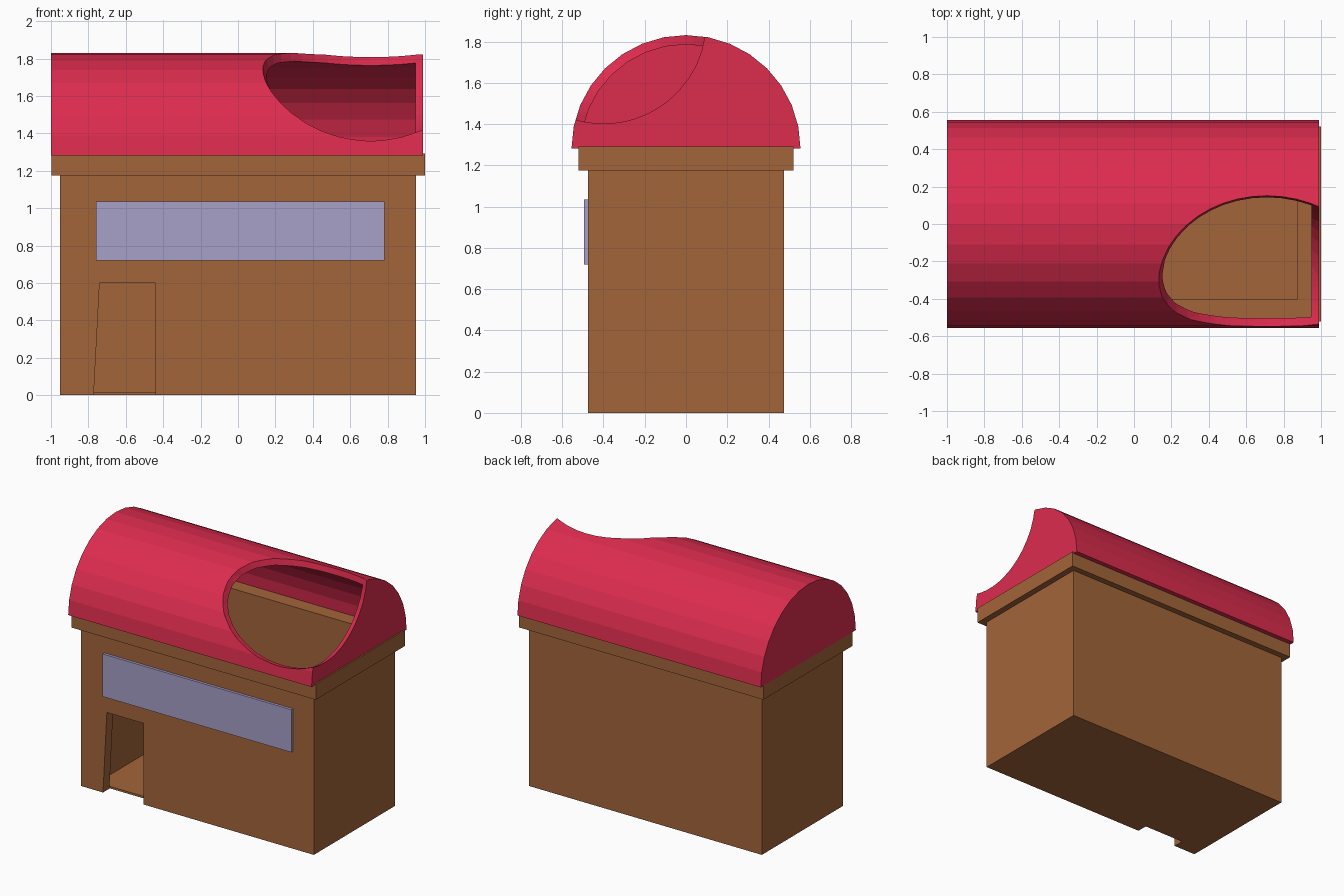
import bpy, bmesh, math
from mathutils import Matrix

if "Cube" in bpy.data.objects:
    bpy.data.objects.remove(bpy.data.objects["Cube"])


def material(name, rgb):
    m = bpy.data.materials.new(name)
    m.diffuse_color = (*rgb, 1)
    m.use_nodes = True
    m.node_tree.nodes["Principled BSDF"].inputs["Base Color"].default_value = m.diffuse_color
    return m


WOOD = material("wood", (0.37, 0.13, 0.042))
RED = material("red", (0.72, 0.025, 0.076))
LILAC = material("lilac", (0.39, 0.35, 0.58))


def finish(name, bm, mat=None):
    bmesh.ops.recalc_face_normals(bm, faces=bm.faces)
    me = bpy.data.meshes.new(name)
    bm.to_mesh(me)
    bm.free()
    ob = bpy.data.objects.new(name, me)
    bpy.context.collection.objects.link(ob)
    if mat:
        me.materials.append(mat)
    return ob


def box(name, lo, hi, mat=None):
    bm = bmesh.new()
    bmesh.ops.create_cube(bm, size=1)
    for v in bm.verts:
        v.co = [l + (c + 0.5) * (h - l) for c, l, h in zip(v.co, lo, hi)]
    return finish(name, bm, mat)


def prism(name, points, shift, mat=None):
    bm = bmesh.new()
    face = bm.faces.new([bm.verts.new(p) for p in points])
    new = bmesh.ops.extrude_face_region(bm, geom=[face])["geom"]
    verts = [g for g in new if isinstance(g, bmesh.types.BMVert)]
    bmesh.ops.translate(bm, vec=shift, verts=verts)
    bm.faces.index_update()
    if not any(len(f.verts) == len(points) and
               all((v.co - bm.verts[:][0].co).length >= 0 for v in f.verts) and
               f is face for f in bm.faces):
        bm.faces.new([v for v in bm.verts if v not in verts])
    return finish(name, bm, mat)


def cut(ob, *cutters):
    bpy.context.view_layer.objects.active = ob
    for c in cutters:
        mod = ob.modifiers.new("cut", "BOOLEAN")
        mod.operation, mod.solver, mod.object = "DIFFERENCE", "EXACT", c
        bpy.ops.object.modifier_apply(modifier=mod.name)


def half_round(x, ry, rz, base, drop=0.0):
    pts = [(x, ry * math.cos(math.pi * i / 16), base + rz * math.sin(math.pi * i / 16))
           for i in range(17)]
    if drop:
        pts += [(x, -ry, base - drop), (x, ry, base - drop)]
    return pts


# Hollow body, with a doorway through the front wall, and the rim on top
body = box("body", (-0.953, -0.475, 0), (0.953, 0.475, 1.176), WOOD)
rim = box("rim", (-0.997, -0.52, 1.176), (1.0, 0.52, 1.292), WOOD)
cavity = box("cavity_cutter", (-0.875, -0.4, 0.015), (0.875, 0.4, 1.5))
door = prism("door_cutter", [(-0.774, -0.6, -0.05), (-0.44, -0.6, -0.05),
                             (-0.44, -0.6, 0.6), (-0.74, -0.6, 0.6)], (0, 0.205, 0))
cut(body, cavity, door)
cut(rim, cavity)

# Window panel
box("window", (-0.76, -0.495, 0.72), (0.783, -0.47, 1.035), LILAC)

# Barrel roof shell with a round opening in the front right
roof = prism("roof", half_round(-1.0, 0.555, 0.55, 1.281), (1.99, 0, 0), RED)
inner = prism("roof_cutter", half_round(-0.955, 0.51, 0.505, 1.281, 0.2), (1.905, 0, 0))
bm = bmesh.new()
bmesh.ops.create_uvsphere(bm, u_segments=48, v_segments=24, radius=1,
                          matrix=Matrix.Translation((0.71, -0.4, 1.9))
                          @ Matrix.Diagonal((0.614, 0.56, 0.56, 1)))
opening = finish("opening_cutter", bm)
cut(roof, inner, opening)

# Remove the helpers
for c in (cavity, door, inner, opening):
    bpy.data.objects.remove(c, do_unlink=True)
